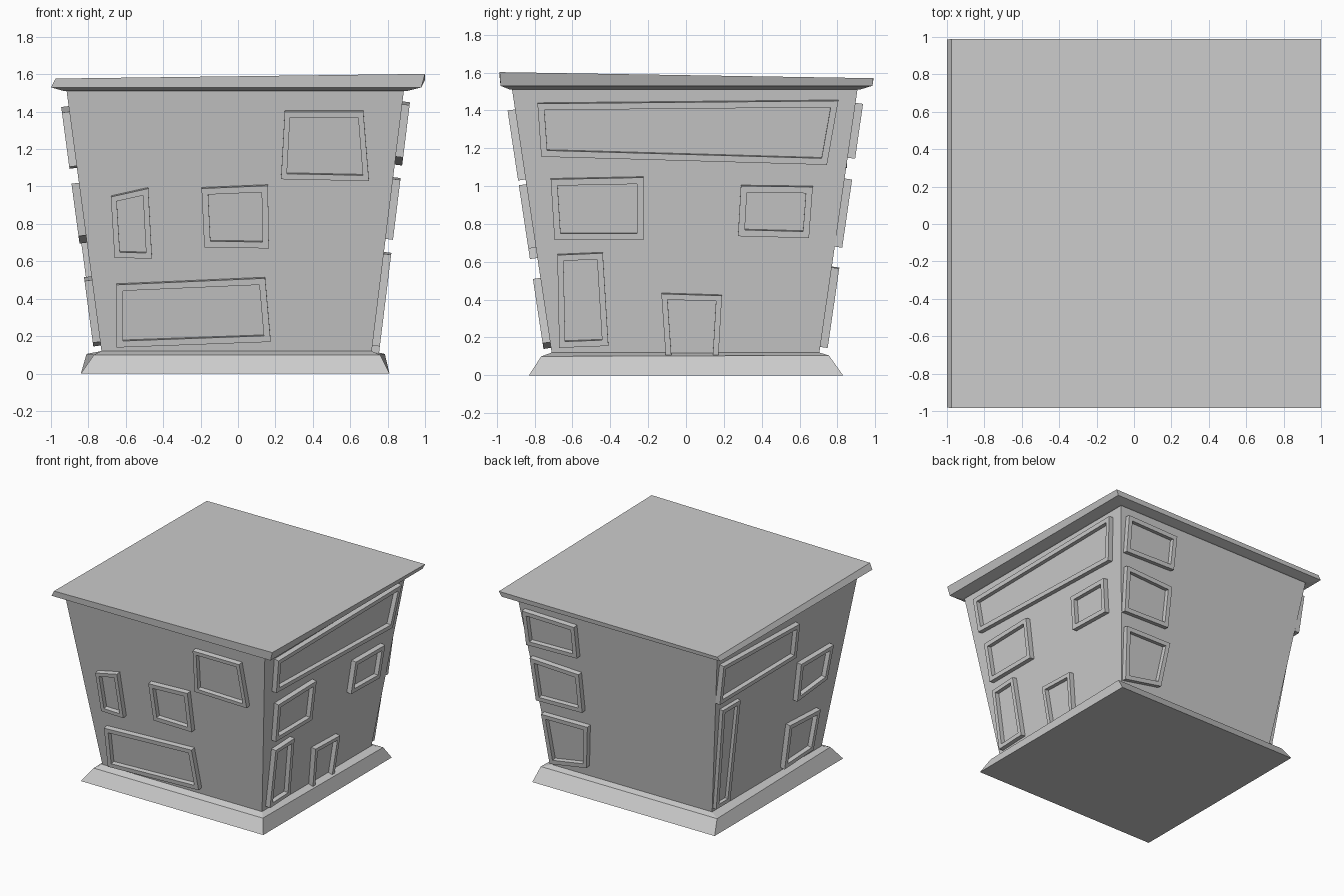
import bpy, bmesh
from mathutils import Vector

if "Cube" in bpy.data.objects:
    bpy.data.objects.remove(bpy.data.objects["Cube"])


def rect(x0, x1, y0, y1, z):
    return [(x0, y0, z), (x1, y0, z), (x1, y1, z), (x0, y1, z)]


def finish(bm, name):
    bmesh.ops.recalc_face_normals(bm, faces=bm.faces[:])
    me = bpy.data.meshes.new(name)
    bm.to_mesh(me)
    bm.free()
    ob = bpy.data.objects.new(name, me)
    bpy.context.collection.objects.link(ob)
    return ob


def loft(name, rings):
    """Closed block through a stack of four-cornered rings."""
    bm = bmesh.new()
    vs = [[bm.verts.new(p) for p in r] for r in rings]
    for a, b in zip(vs, vs[1:]):
        for i in range(4):
            j = (i + 1) % 4
            bm.faces.new((a[i], a[j], b[j], b[i]))
    bm.faces.new(vs[0][::-1])
    bm.faces.new(vs[-1])
    return finish(bm, name)


# Walls flare outward from the plinth to the roof
Z0, Z1 = 0.12, 1.515
LOW = dict(left=-0.73, right=0.715, front=-0.71, back=0.705)
HIGH = dict(left=-0.917, right=0.887, front=-0.92, back=0.907)


def wall_point(side, u, z):
    d = LOW[side] + (HIGH[side] - LOW[side]) * (z - Z0) / (Z1 - Z0)
    return Vector((d, u, z)) if side in ("left", "right") else Vector((u, d, z))


def frame(name, side, corners, depth=0.04, width=0.034):
    """Raised crooked frame with a recessed pane, laid on a sloping wall."""
    out = {"left": (-1, 0, 0), "right": (1, 0, 0), "front": (0, -1, 0), "back": (0, 1, 0)}[side]
    pts = [wall_point(side, u, z) for u, z in corners]
    n = (pts[1] - pts[0]).cross(pts[3] - pts[0]).normalized()
    if n.dot(Vector(out)) < 0:
        pts.reverse()
        n = -n
    bm = bmesh.new()
    bottom = bm.faces.new([bm.verts.new(p) for p in pts])
    ext = bmesh.ops.extrude_face_region(bm, geom=[bottom], use_keep_orig=True)["geom"]
    bmesh.ops.translate(bm, vec=n * depth, verts=[g for g in ext if isinstance(g, bmesh.types.BMVert)])
    top = [g for g in ext if isinstance(g, bmesh.types.BMFace)][0]
    bm.normal_update()
    bmesh.ops.inset_region(bm, faces=[top], thickness=width, use_even_offset=True)
    ext = bmesh.ops.extrude_discrete_faces(bm, faces=[top])["faces"]
    bmesh.ops.translate(bm, vec=-n * (depth - 0.004), verts=ext[0].verts[:])
    finish(bm, name)


# Plinth
loft("plinth", [
    rect(-0.84, 0.81, -0.83, 0.83, 0),
    [(-0.77, -0.765, 0.1), (0.76, -0.765, 0.1), (0.785, 0.755, 0.105), (-0.81, 0.755, 0.105)],
    rect(-0.73, 0.715, -0.71, 0.705, Z0)])

# Walls
loft("walls", [rect(*[r[k] for k in ("left", "right", "front", "back")], z)
               for r, z in ((LOW, Z0), (HIGH, Z1))])

# Roof slab, slightly tilted on top
loft("roof", [
    rect(-0.93, 0.9, -0.93, 0.92, 1.51),
    rect(-1.0, 0.98, -0.98, 0.985, 1.53),
    [(-0.975, -0.985, 1.577), (1.0, -0.985, 1.602), (1.0, 0.99, 1.57), (-0.975, 0.99, 1.56)]])

# Front windows
frame("front_window_top", "front", [(.25, 1.405), (.67, 1.405), (.70, 1.035), (.23, 1.045)], width=.03)
frame("front_window_middle", "front", [(-.195, .995), (.16, 1.01), (.165, .675), (-.18, .68)])
frame("front_window_small", "front", [(-.68, .95), (-.48, .995), (-.46, .62), (-.66, .625)], width=.03)
frame("front_window_wide", "front", [(-.65, .48), (.145, .515), (.175, .175), (-.65, .145)])

# Right side windows and door
frame("right_window_wide", "right", [(-.785, 1.44), (.805, 1.455), (.745, 1.117), (-.765, 1.16)])
frame("right_window_middle", "right", [(-.715, 1.04), (-.225, 1.05), (-.225, .72), (-.695, .72)])
frame("right_window_small", "right", [(.29, 1.005), (.67, 1.0), (.65, .73), (.275, .74)])
frame("right_window_tall", "right", [(-.68, .64), (-.44, .65), (-.41, .16), (-.67, .15)], width=.032)
frame("door", "right", [(-.13, .435), (.19, .425), (.17, .075), (-.105, .075)], width=.03)

# Back windows
frame("back_window_top", "back", [(.83, 1.44), (.36, 1.43), (.36, 1.16), (.82, 1.15)])
frame("back_window_middle", "back", [(.80, 1.04), (.36, 1.02), (.36, .69), (.78, .68)])
frame("back_window_low", "back", [(.745, .57), (.325, .575), (.37, .21), (.71, .15)])

# Left side windows
frame("left_window_wide", "left", [(.86, 1.43), (-.13, 1.40), (-.14, 1.11), (.85, 1.10)])
frame("left_window_small", "left", [(-.22, 1.02), (-.64, 1.02), (-.61, .74), (-.23, .70)])
frame("left_window_low", "left", [(-.17, .52), (-.57, .50), (-.54, .17), (-.17, .15)])
frame("left_window_tall", "left", [(.78, 1.02), (.55, 1.02), (.52, .15), (.70, .15)], depth=.03)
